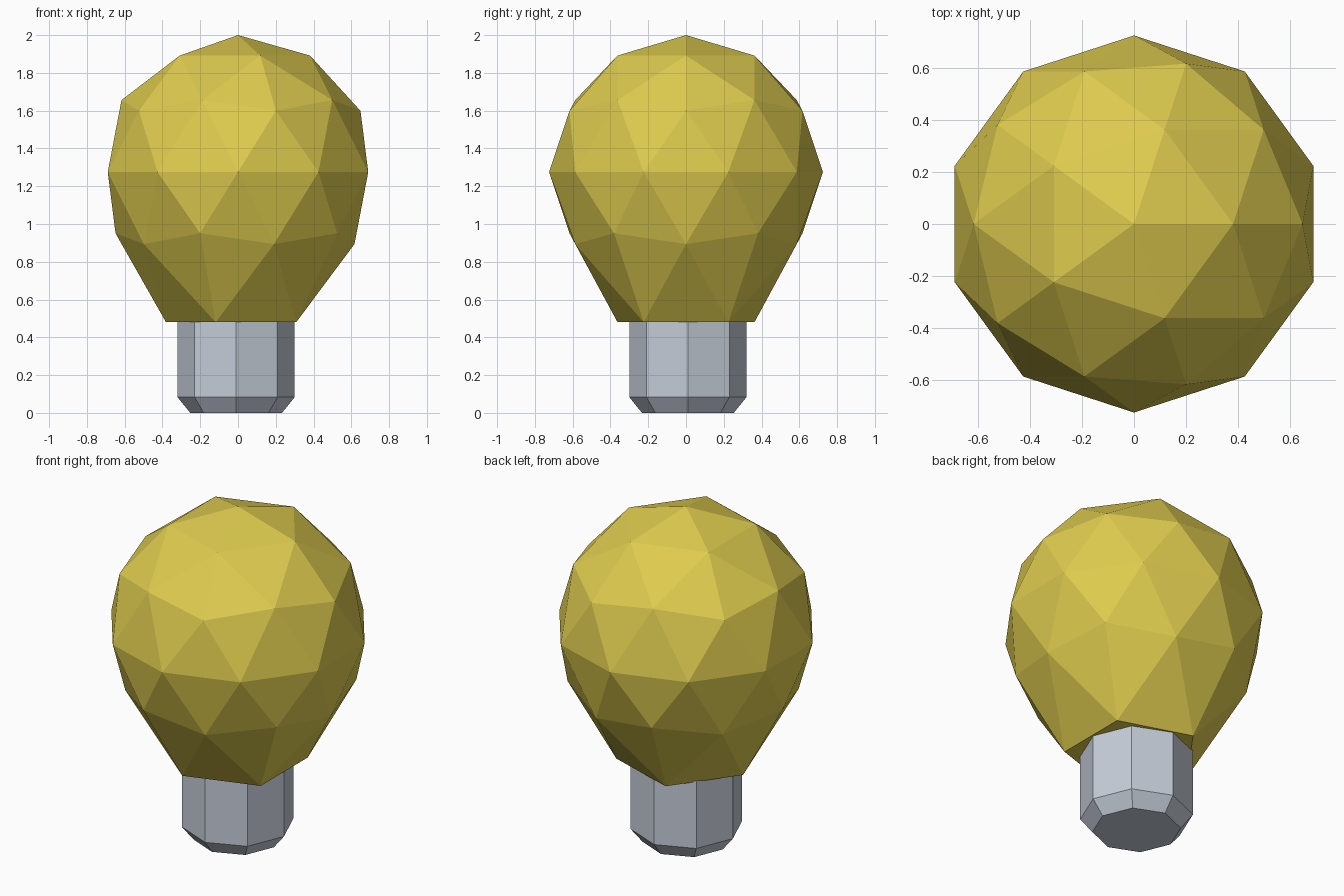
import bpy, bmesh, math
from mathutils import Matrix

cube = bpy.data.objects.get("Cube")
if cube:
    bpy.data.objects.remove(cube, do_unlink=True)


def material(name, rgb):
    mat = bpy.data.materials.new(name)
    mat.use_nodes = True
    color = (*rgb, 1.0)
    mat.diffuse_color = color
    mat.node_tree.nodes["Principled BSDF"].inputs["Base Color"].default_value = color
    return mat


def add_object(name, bm, mat):
    bmesh.ops.recalc_face_normals(bm, faces=bm.faces)
    mesh = bpy.data.meshes.new(name)
    bm.to_mesh(mesh)
    bm.free()
    mesh.materials.append(mat)
    obj = bpy.data.objects.new(name, mesh)
    bpy.context.collection.objects.link(obj)
    return obj


glass_yellow = material("warm yellow", (0.73, 0.60, 0.077))
metal_grey = material("cool grey", (0.56, 0.61, 0.69))

# Glass globe: faceted sphere with its lowest ring pulled down into a flat neck
RADIUS, CENTRE_Z, NECK_Z = 0.725, 1.275, 0.48
bm = bmesh.new()
bmesh.ops.create_icosphere(bm, subdivisions=2, radius=RADIUS,
                           matrix=Matrix.Translation((0, 0, CENTRE_Z)))
for v in bm.verts:
    if v.co.z < CENTRE_Z - 0.8 * RADIUS:
        v.co.z = NECK_Z
add_object("glass_globe", bm, glass_yellow)

# Octagonal socket base with a chamfered foot
bm = bmesh.new()
SIDES = 8
rings = []
for radius, z in ((0.243, 0.0), (0.31, 0.083), (0.31, NECK_Z + 0.01)):
    rings.append([bm.verts.new((radius * math.cos(math.tau * i / SIDES) - 0.01,
                                radius * math.sin(math.tau * i / SIDES) + 0.01, z))
                  for i in range(SIDES)])
for low, high in zip(rings, rings[1:]):
    for i in range(SIDES):
        j = (i + 1) % SIDES
        bm.faces.new((low[i], low[j], high[j], high[i]))
bm.faces.new(rings[0])
bm.faces.new(rings[-1])
add_object("socket_base", bm, metal_grey)
